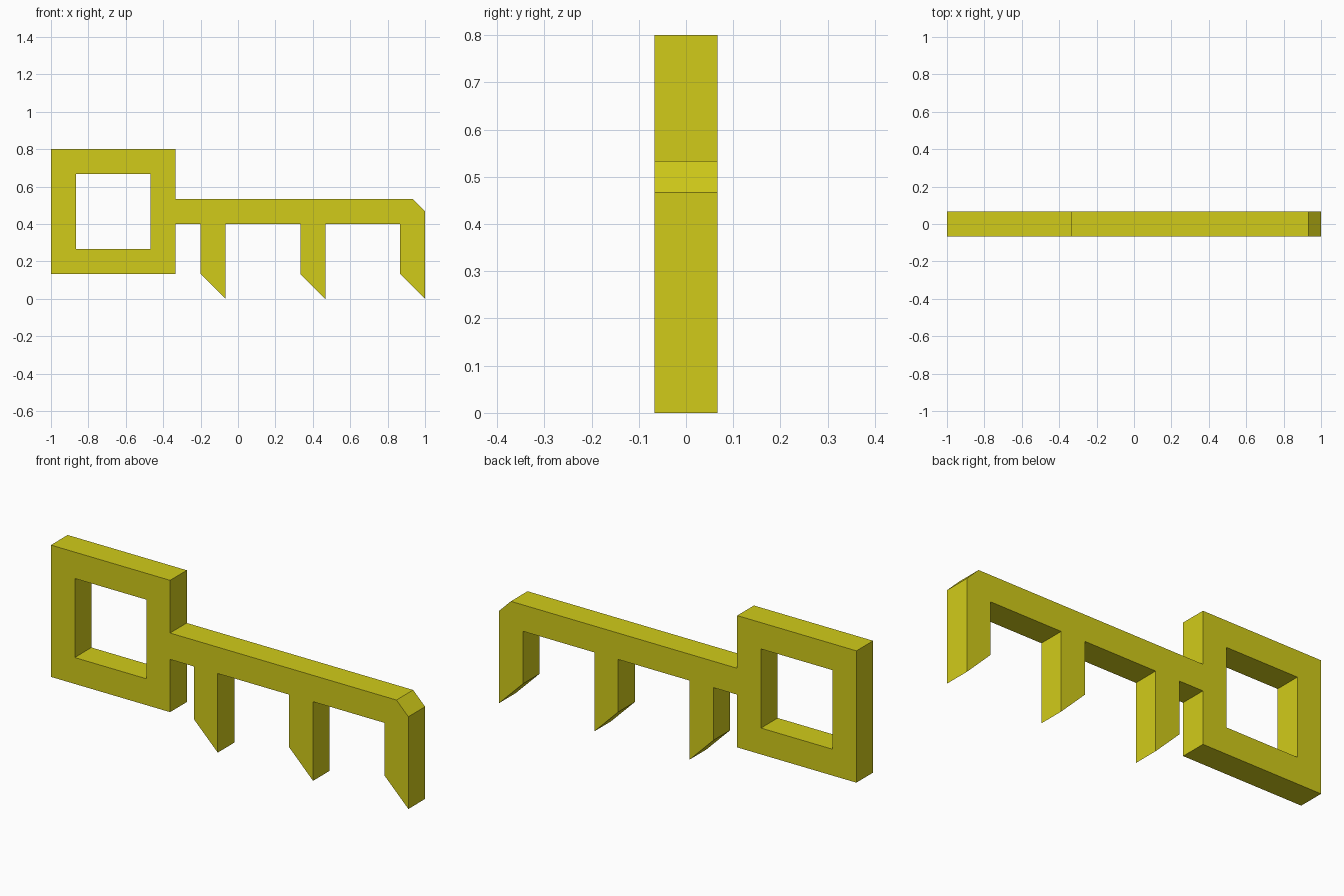
import bpy, bmesh, math

if "Cube" in bpy.data.objects:
    bpy.data.objects.remove(bpy.data.objects["Cube"])

U = 2 / 30          # the key is laid out on a 30-unit wide grid
HALF_THICK = U


def rect(x0, z0, x1, z1):
    return [(x0, z0), (x1, z0), (x1, z1), (x0, z1)]


# Key outline: square bow, then the teeth along the underside, then the shaft top
outline = [(-5, 8), (-5, 12), (-15, 12), (-15, 2), (-5, 2), (-5, 6)]
for x in (-3, 5, 13):                      # slanted-tip teeth
    outline += [(x, 6), (x, 2), (x + 2, 0)]
    if x < 13:
        outline.append((x + 2, 6))
outline += [(15, 7), (14, 8)]              # chamfered shaft end

# Filled 2D curve with the square hole in the bow, extruded both ways
curve = bpy.data.curves.new("key", 'CURVE')
curve.dimensions = '2D'
curve.fill_mode = 'BOTH'
curve.extrude = HALF_THICK
for pts in (outline, rect(-13, 4, -7, 10)):
    spline = curve.splines.new('POLY')
    spline.points.add(len(pts) - 1)
    for p, (x, z) in zip(spline.points, pts):
        p.co = (x * U, z * U, 0, 1)
    spline.use_cyclic_u = True

key = bpy.data.objects.new("key", curve)
key.rotation_euler.x = math.pi / 2
bpy.context.collection.objects.link(key)
bpy.context.view_layer.objects.active = key
key.select_set(True)
bpy.ops.object.convert(target='MESH')
key = bpy.context.object
bpy.ops.object.transform_apply(location=False, rotation=True, scale=False)

# Weld caps to the walls and tidy the flat faces
bm = bmesh.new()
bm.from_mesh(key.data)
bmesh.ops.remove_doubles(bm, verts=bm.verts, dist=1e-4)
bmesh.ops.dissolve_limit(bm, angle_limit=0.01, verts=bm.verts, edges=bm.edges)
bmesh.ops.recalc_face_normals(bm, faces=bm.faces)
for f in bm.faces:
    f.smooth = False
bm.to_mesh(key.data)
bm.free()

# Yellow finish
mat = bpy.data.materials.new("yellow")
mat.diffuse_color = (0.64, 0.6, 0.01, 1)
mat.use_nodes = True
mat.node_tree.nodes["Principled BSDF"].inputs["Base Color"].default_value = mat.diffuse_color
key.data.materials.clear()
key.data.materials.append(mat)
